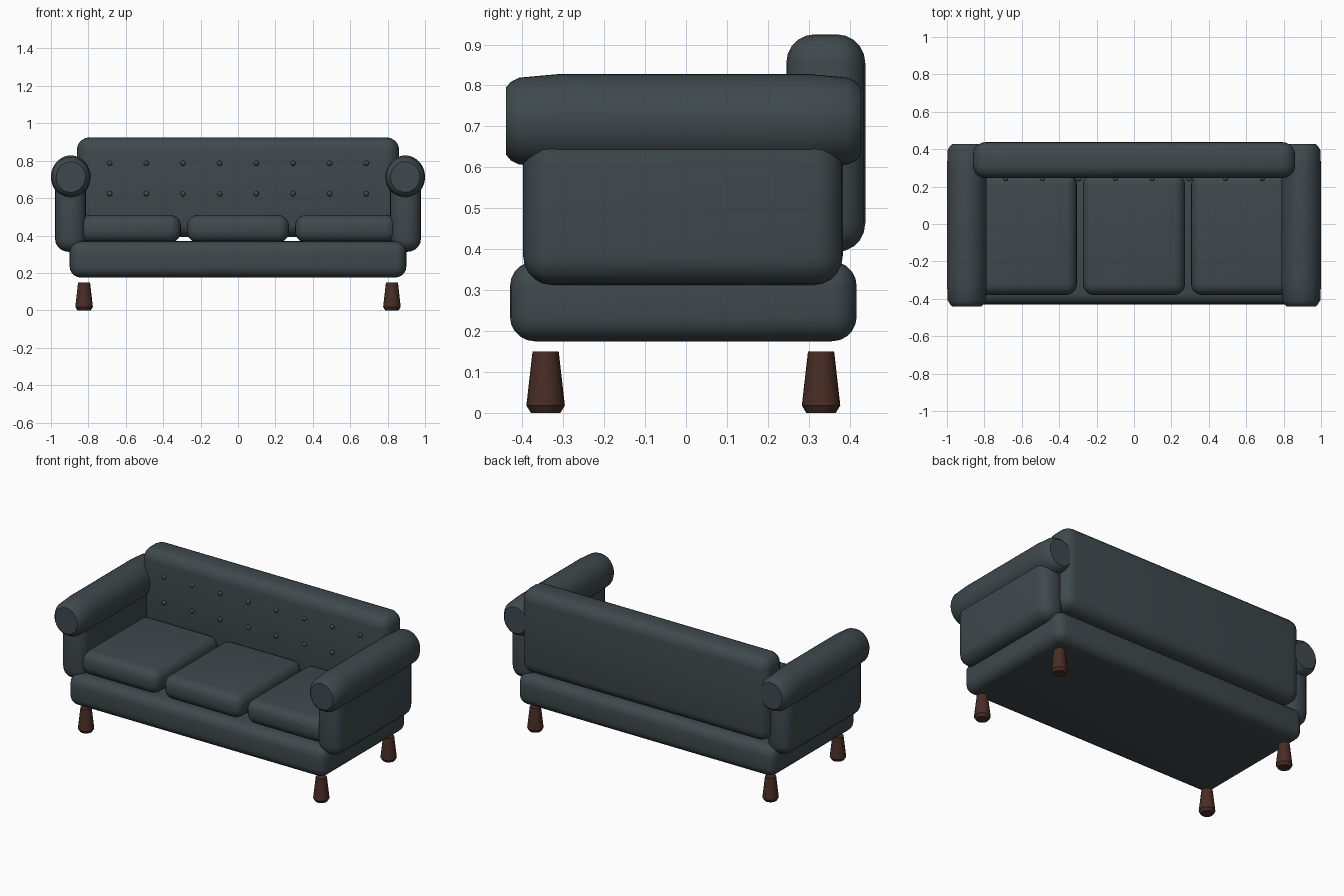
import bpy, bmesh, math
from mathutils import Matrix

if "Cube" in bpy.data.objects:
    bpy.data.objects.remove(bpy.data.objects["Cube"])


def material(name, rgb):
    m = bpy.data.materials.new(name)
    m.diffuse_color = (*rgb, 1)
    m.use_nodes = True
    m.node_tree.nodes["Principled BSDF"].inputs["Base Color"].default_value = m.diffuse_color
    return m


FABRIC = material("slate fabric", (0.049, 0.066, 0.073))
WOOD = material("dark wood", (0.065, 0.026, 0.018))


def finish(name, bm, mat):
    bmesh.ops.recalc_face_normals(bm, faces=bm.faces)
    me = bpy.data.meshes.new(name)
    bm.to_mesh(me)
    bm.free()
    me.materials.append(mat)
    ob = bpy.data.objects.new(name, me)
    bpy.context.collection.objects.link(ob)
    bpy.ops.object.select_all(action='DESELECT')
    ob.select_set(True)
    bpy.context.view_layer.objects.active = ob
    bpy.ops.object.shade_smooth_by_angle(angle=math.radians(35))
    return ob


def soft_box(name, x, y, z, bevel, mat=FABRIC):
    """Rounded box from (min, max) ranges."""
    bm = bmesh.new()
    bmesh.ops.create_cube(bm, size=1)
    for v in bm.verts:
        for i, (lo, hi) in enumerate((x, y, z)):
            v.co[i] = lo if v.co[i] < 0 else hi
    bmesh.ops.bevel(bm, geom=bm.edges[:], offset=bevel, segments=5,
                    profile=0.5, affect='EDGES', clamp_overlap=True)
    return finish(name, bm, mat)


def loft(name, rings, sides, place, mat):
    """Closed stack of rings; place(ring, angle) gives each point."""
    bm = bmesh.new()
    loops = [[bm.verts.new(place(r, 2 * math.pi * i / sides)) for i in range(sides)]
             for r in rings]
    for a, b in zip(loops, loops[1:]):
        for i in range(sides):
            j = (i + 1) % sides
            bm.faces.new((a[i], a[j], b[j], b[i]))
    bm.faces.new(loops[0])
    bm.faces.new(loops[-1])
    return finish(name, bm, mat)


# Base and backrest
soft_box("base", (-0.9, 0.9), (-0.43, 0.417), (0.175, 0.37), 0.06)
soft_box("backrest", (-0.862, 0.862), (0.245, 0.438), (0.393, 0.925), 0.07)

# Three seat cushions
for i in (-1, 0, 1):
    c = i * 0.578
    soft_box("seat_cushion", (c - 0.273, c + 0.273), (-0.38, 0.27), (0.362, 0.51), 0.06)

# Arms: upright panel with a rolled top
ROLL = [(-0.44, 0.078, 0.082), (-0.428, 0.09, 0.096), (-0.408, 0.102, 0.106),
        (-0.31, 0.106, 0.115)]
ROLL += [(-y - 0.012, a, b) for y, a, b in reversed(ROLL)]
for s in (-1, 1):
    soft_box("arm_panel", sorted((s * 0.813, s * 0.978)), (-0.398, 0.383),
             (0.313, 0.74), 0.07)
    loft("arm_roll", ROLL, 40,
         lambda r, t: (s * 0.894 + r[1] * math.cos(t), r[0], 0.713 + r[2] * math.sin(t)),
         FABRIC)

# Two rows of tufting buttons
bm = bmesh.new()
for z in (0.623, 0.786):
    for i in range(8):
        bmesh.ops.create_uvsphere(bm, u_segments=12, v_segments=8, radius=0.014,
                                  matrix=Matrix.Translation(((i - 3.5) * 0.196, 0.242, z)))
finish("buttons", bm, FABRIC)

# Turned legs, flared toward the floor
LEG = [(0, 0.036), (0.018, 0.047), (0.15, 0.032)]
for sx in (-1, 1):
    for y, name in ((-0.343, "front_leg"), (0.33, "back_leg")):
        loft(name, LEG, 20,
             lambda r, t: (sx * 0.823 + r[1] * math.cos(t), y + r[1] * math.sin(t), r[0]),
             WOOD)
